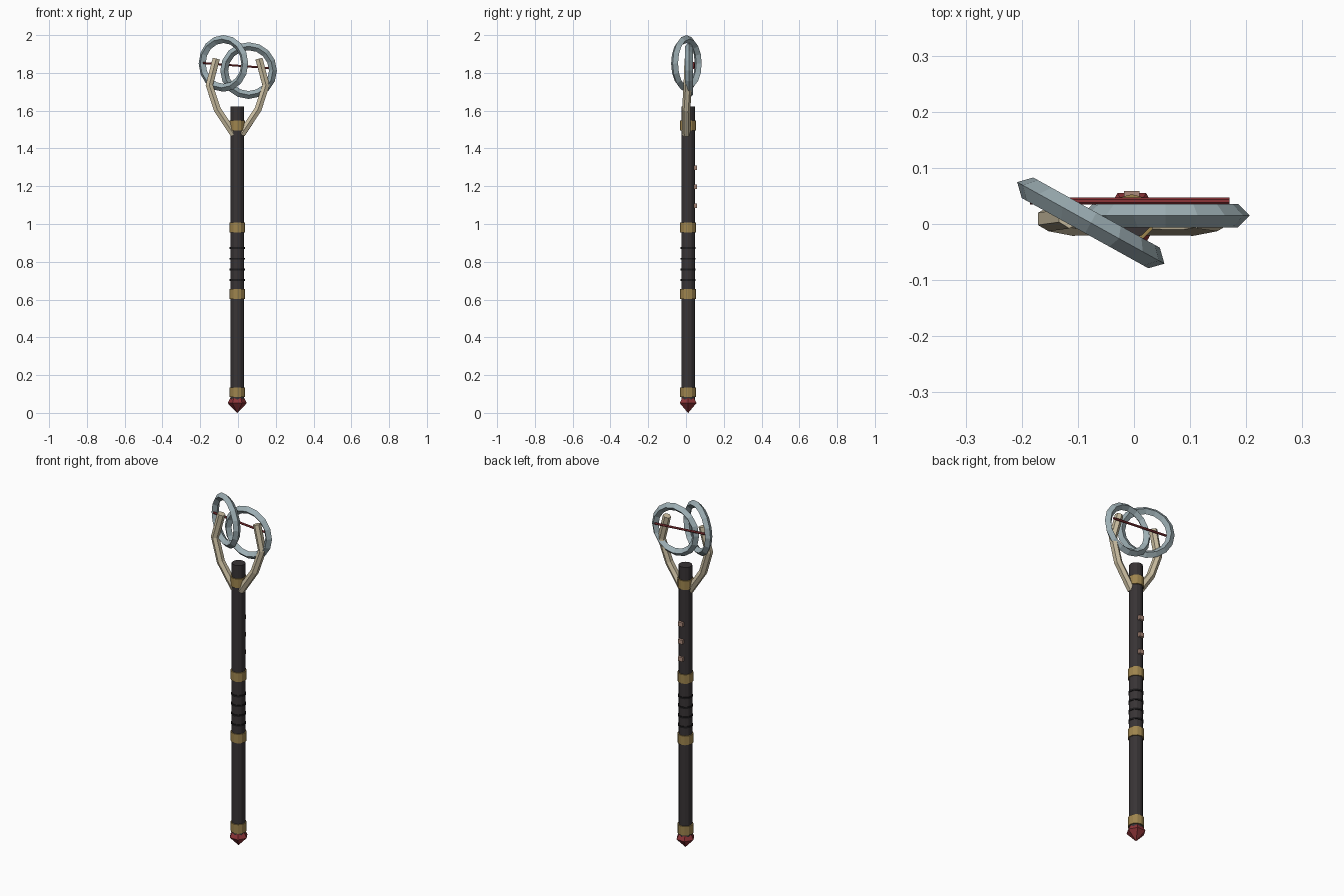
import bpy
from math import radians, pi, cos, sin
from mathutils import Vector, Matrix

if "Cube" in bpy.data.objects:
    bpy.data.objects.remove(bpy.data.objects["Cube"])

CX, CY = -0.004, 0.011  # shaft axis


def material(name, r, g, b):
    m = bpy.data.materials.new(name)
    m.use_nodes = True
    m.diffuse_color = (r, g, b, 1)
    m.node_tree.nodes["Principled BSDF"].inputs["Base Color"].default_value = (r, g, b, 1)
    return m


WOOD = material("dark wood", 0.04, 0.034, 0.036)
CORD = material("black cord", 0.012, 0.011, 0.012)
GOLD = material("old gold", 0.34, 0.23, 0.075)
BONE = material("bone", 0.60, 0.52, 0.36)
STEEL = material("pale steel", 0.34, 0.43, 0.46)
RED = material("deep red", 0.27, 0.035, 0.04)
CLAY = material("clay", 0.42, 0.26, 0.2)


def finish(name, mat):
    ob = bpy.context.object
    ob.name = name
    ob.data.materials.append(mat)
    return ob


def cylinder(name, mat, z0, z1, r, sides=12):
    bpy.ops.mesh.primitive_cylinder_add(vertices=sides, radius=r, depth=z1 - z0,
                                        location=(CX, CY, (z0 + z1) / 2))
    return finish(name, mat)


def lathe(name, mat, profile, sides):
    """Spin (radius, height) points around the shaft axis."""
    verts = [(CX + r * cos(2 * pi * i / sides), CY + r * sin(2 * pi * i / sides), z)
             for r, z in profile for i in range(sides)]
    faces = [(k * sides + i, k * sides + (i + 1) % sides,
              (k + 1) * sides + (i + 1) % sides, (k + 1) * sides + i)
             for k in range(len(profile) - 1) for i in range(sides)]
    faces.append(tuple(range(sides))[::-1])
    faces.append(tuple(range((len(profile) - 1) * sides, len(profile) * sides)))
    me = bpy.data.meshes.new(name)
    me.from_pydata(verts, [], faces)
    ob = bpy.data.objects.new(name, me)
    bpy.context.collection.objects.link(ob)
    me.materials.append(mat)
    return ob


def tube(name, mat, points, radius, resolution):
    """Faceted, capped tube along a path."""
    cu = bpy.data.curves.new(name, "CURVE")
    cu.dimensions = "3D"
    cu.bevel_depth = radius
    cu.bevel_resolution = resolution
    cu.use_fill_caps = True
    sp = cu.splines.new("POLY")
    sp.use_smooth = False
    sp.points.add(len(points) - 1)
    for p, co in zip(sp.points, points):
        p.co = (*co, 1)
    ob = bpy.data.objects.new(name, cu)
    bpy.context.collection.objects.link(ob)
    cu.materials.append(mat)
    return ob


# Shaft with gold collars
cylinder("shaft", WOOD, 0.07, 1.623, 0.036)
for name, z in (("bottom", 0.109), ("grip_lower", 0.629), ("grip_upper", 0.982), ("top", 1.522)):
    cylinder(name + "_collar", GOLD, z - 0.026, z + 0.026, 0.042)

# Cord rings around the grip
for i in range(4):
    z = 0.704 + i * 0.056
    cylinder(f"grip_cord_{i + 1}", CORD, z - 0.005, z + 0.005, 0.040)

# Pointed gem at the foot
lathe("foot_gem", RED, [(0.001, 0.0), (0.051, 0.052), (0.036, 0.08)], 6)

# Studs on the back of the shaft
for i in range(3):
    bpy.ops.mesh.primitive_cube_add(size=1, location=(CX, CY + 0.034, 1.097 + i * 0.1))
    stud = finish(f"back_stud_{i + 1}", CLAY)
    stud.scale = (0.028, 0.028, 0.024)

# Two bent prongs
for side, s in (("left", 1), ("right", -1)):
    path = [(0.020, 0.002, 1.475), (0.108, 0.001, 1.607),
            (0.150, 0.009, 1.735), (0.113, 0.014, 1.875)]
    tube(side + "_prong", BONE, [(s * x - 0.002, y, z) for x, y, z in path], 0.022, 1)

# Two interlocked rings with diamond section
for name, loc, turn in (("right_ring", (-0.077, 0.002, 1.85), -29),
                        ("left_ring", (0.056, 0.015, 1.812), 0)):
    bpy.ops.mesh.primitive_torus_add(major_segments=16, minor_segments=4,
                                     major_radius=0.129, minor_radius=0.021,
                                     location=loc, rotation=(radians(90), 0, radians(turn)))
    finish(name, STEEL)

# Thin rod across the rings
tube("cross_rod", RED, [(-0.185, 0.041, 1.852), (0.170, 0.041, 1.825)], 0.006, 1)
